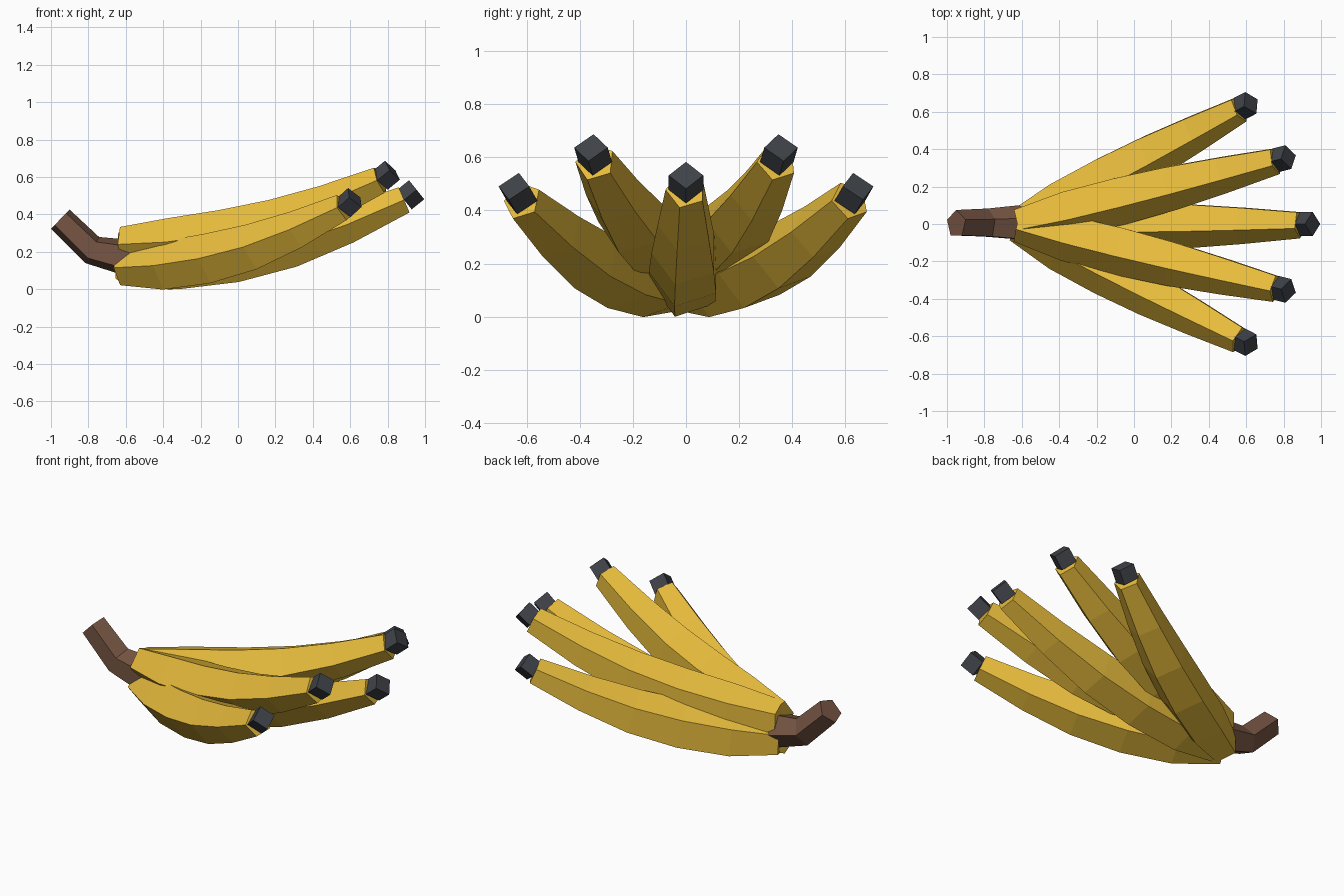
import bpy, bmesh, math
from mathutils import Vector, Matrix

if "Cube" in bpy.data.objects:
    bpy.data.objects.remove(bpy.data.objects["Cube"])


def material(name, color):
    m = bpy.data.materials.new(name)
    m.diffuse_color = (*color, 1)
    m.use_nodes = True
    m.node_tree.nodes["Principled BSDF"].inputs["Base Color"].default_value = m.diffuse_color
    return m


YELLOW = material("peel", (0.80, 0.50, 0.045))
BROWN = material("stem_brown", (0.18, 0.09, 0.055))
DARK = material("tip_dark", (0.05, 0.055, 0.065))


def tube(name, path, sides, phase, mat, matrix=Matrix()):
    """Faceted capped tube along (x, z, radius) points in the xz plane."""
    bm = bmesh.new()
    pts = [Vector((x, 0, z)) for x, z, r in path]
    rings = []
    for i, p in enumerate(pts):
        before = (p - pts[i - 1]).normalized() if i > 0 else Vector()
        after = (pts[i + 1] - p).normalized() if i < len(pts) - 1 else Vector()
        t = (before + after).normalized()
        up = Vector((-t.z, 0, t.x))
        ring = []
        for k in range(sides):
            a = math.radians(phase) + math.tau * k / sides
            offset = Vector((0, math.cos(a), 0)) + up * math.sin(a)
            ring.append(bm.verts.new(matrix @ (p + offset * path[i][2])))
        rings.append(ring)
    for a, b in zip(rings, rings[1:]):
        for k in range(sides):
            n = (k + 1) % sides
            bm.faces.new((a[k], a[n], b[n], b[k]))
    bm.faces.new(rings[0])
    bm.faces.new(rings[-1])
    bmesh.ops.recalc_face_normals(bm, faces=bm.faces[:])
    mesh = bpy.data.meshes.new(name)
    bm.to_mesh(mesh)
    bm.free()
    mesh.materials.append(mat)
    obj = bpy.data.objects.new(name, mesh)
    bpy.context.collection.objects.link(obj)
    return obj


# Banana centre line measured from its base: (distance, height, radius)
CURVE = [(0, 0, 0.098), (0.29, 0.013, 0.135), (0.60, 0.055, 0.14),
         (0.90, 0.125, 0.13), (1.20, 0.23, 0.107), (1.508, 0.363, 0.077)]


def banana(name, yaw, base_z, length):
    place = Matrix.Translation((-0.62, 0, base_z)) @ Matrix.Rotation(math.radians(yaw), 4, 'Z')
    body = [(x * length, z * length, r) for x, z, r in CURVE]
    tube(name, body, 5, 180, YELLOW, place)
    # blunt four-sided tip, tilted up slightly more than the body
    x, z, _ = body[-1]
    tube(name + "_tip", [(x, z, 0.065), (x + 0.067, z + 0.054, 0.065)], 4, 90, DARK, place)


# Fan of bananas: lower row of three, upper row of two
banana("banana_middle", 0, 0.115, 1.0)
for side, s in (("left", 1), ("right", -1)):
    banana("banana_upper_" + side, 13.9 * s, 0.24, 0.943)
    banana("banana_outer_" + side, 27.5 * s, 0.115, 0.886)

# Bent stem
tube("stem", [(-0.95, 0.375, 0.075), (-0.78, 0.21, 0.083), (-0.52, 0.155, 0.11)],
     5, 0, BROWN)
